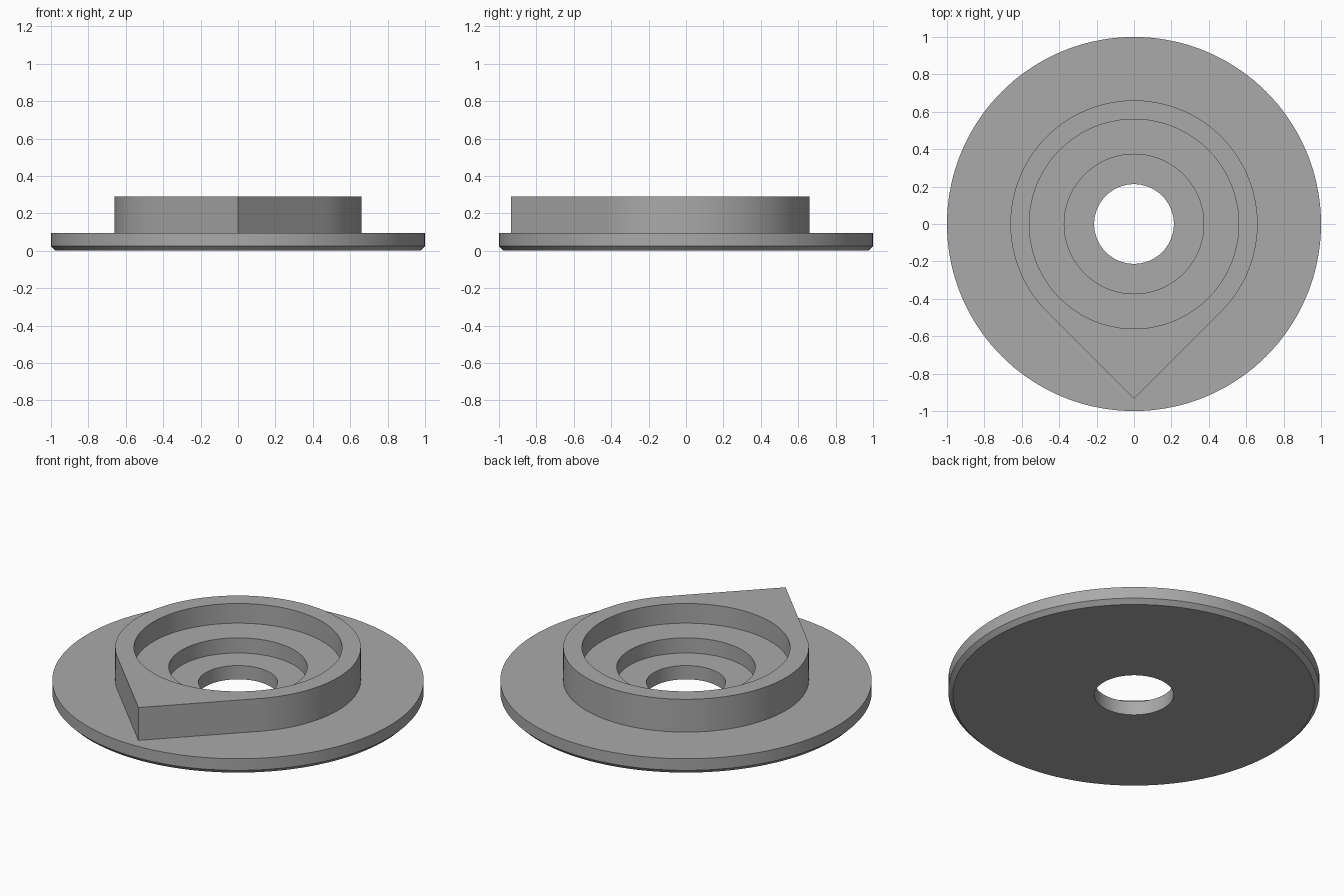
import bpy
import bmesh
import math

old = bpy.data.objects.get("Cube")
if old:
    bpy.data.objects.remove(old, do_unlink=True)

SEGMENTS = 144          # multiple of 8, so the point lands on a vertex
COLLAR_RADIUS = 0.661


def flat_material(name, color):
    mat = bpy.data.materials.new(name)
    mat.use_nodes = True
    mat.diffuse_color = color
    mat.node_tree.nodes["Principled BSDF"].inputs["Base Color"].default_value = color
    return mat


def teardrop(turn):
    """Collar radius at an angle measured from the front: tangent flats meet in a point."""
    away = abs(math.remainder(turn, math.tau))
    return COLLAR_RADIUS / math.cos(max(0.0, math.pi / 4 - away))


def add_ring(bm, radius, z):
    """One closed ring of vertices; radius is a number or a function of angle."""
    ring = []
    for i in range(SEGMENTS):
        turn = math.tau * i / SEGMENTS
        r = radius(turn) if callable(radius) else radius
        ring.append(bm.verts.new((r * math.sin(turn), -r * math.cos(turn), z)))
    return ring


# Closed cross-section, from the bottom of the bore outwards and back in
PROFILE = [
    (0.213, 0.0),        # underside
    (0.975, 0.0),
    (1.0, 0.025),        # chamfer
    (1.0, 0.094),        # flange rim
    (teardrop, 0.094),   # pointed collar
    (teardrop, 0.289),
    (0.56, 0.289),       # upper recess
    (0.56, 0.172),
    (0.373, 0.172),      # lower recess
    (0.373, 0.082),
    (0.213, 0.082),      # through bore
]

bm = bmesh.new()
rings = [add_ring(bm, radius, z) for radius, z in PROFILE]
for a, b in zip(rings, rings[1:] + rings[:1]):
    for i in range(SEGMENTS):
        j = (i + 1) % SEGMENTS
        bm.faces.new((a[i], a[j], b[j], b[i]))
bmesh.ops.recalc_face_normals(bm, faces=bm.faces)

mesh = bpy.data.meshes.new("pointed_collar_flange")
bm.to_mesh(mesh)
bm.free()
mesh.materials.append(flat_material("plain_grey", (0.4, 0.4, 0.4, 1.0)))

flange = bpy.data.objects.new("pointed_collar_flange", mesh)
bpy.context.collection.objects.link(flange)
bpy.ops.object.select_all(action="DESELECT")
flange.select_set(True)
bpy.context.view_layer.objects.active = flange
bpy.ops.object.shade_smooth_by_angle(angle=math.radians(20))
